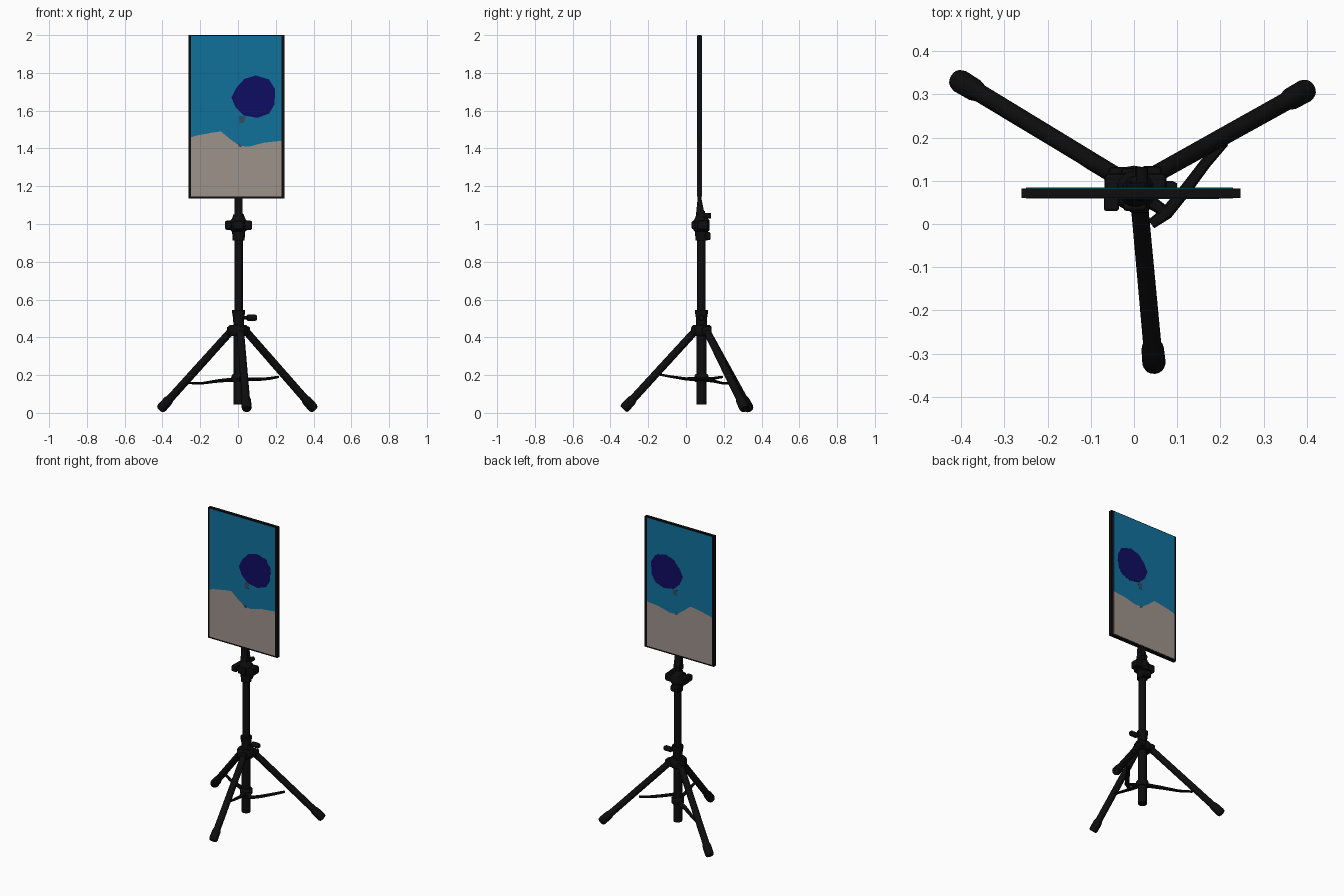
import bpy, bmesh, math
from mathutils import Vector

if "Cube" in bpy.data.objects:
    bpy.data.objects.remove(bpy.data.objects["Cube"])


def material(name, rgb):
    m = bpy.data.materials.new(name)
    m.diffuse_color = (*rgb, 1)
    m.use_nodes = True
    m.node_tree.nodes["Principled BSDF"].inputs["Base Color"].default_value = m.diffuse_color
    return m


BLACK = material("matte black", (0.004, 0.004, 0.004))
SKY = material("sky blue", (0.005, 0.165, 0.33))
SAND = material("sand grey", (0.34, 0.29, 0.26))
NAVY = material("deep navy", (0.005, 0.004, 0.12))
SLATE = material("slate blue", (0.03, 0.08, 0.11))


def finish(name, bm, mat, smooth=False):
    bmesh.ops.recalc_face_normals(bm, faces=bm.faces)
    me = bpy.data.meshes.new(name)
    bm.to_mesh(me)
    bm.free()
    me.materials.append(mat)
    ob = bpy.data.objects.new(name, me)
    bpy.context.collection.objects.link(ob)
    if smooth:
        bpy.ops.object.select_all(action='DESELECT')
        ob.select_set(True)
        bpy.context.view_layer.objects.active = ob
        bpy.ops.object.shade_smooth_by_angle(angle=math.radians(40))
    return ob


def tube(name, pts, radii, sides=16, flat=1.0):
    """Round (or flattened) rod through points with a radius at each."""
    bm = bmesh.new()
    pts = [Vector(p) for p in pts]
    rings = []
    for i, p in enumerate(pts):
        d = (pts[min(i + 1, len(pts) - 1)] - pts[max(i - 1, 0)]).normalized()
        ref = Vector((0, 0, 1)) if abs(d.z) < 0.95 else Vector((0, 1, 0))
        side = d.cross(ref).normalized()
        up = side.cross(d).normalized()
        ring = []
        for k in range(sides):
            a = 2 * math.pi * k / sides
            ring.append(bm.verts.new(p + radii[i] * (side * math.cos(a) + up * math.sin(a) * flat)))
        rings.append(ring)
    for a, b in zip(rings, rings[1:]):
        for k in range(sides):
            j = (k + 1) % sides
            bm.faces.new((a[k], a[j], b[j], b[k]))
    bm.faces.new(rings[0])
    bm.faces.new(rings[-1])
    return finish(name, bm, BLACK, True)


def post(name, x, y, profile, sides=20):
    return tube(name, [(x, y, z) for z, r in profile], [r for z, r in profile], sides)


def box(name, lo, hi, bevel=0.0):
    bm = bmesh.new()
    bmesh.ops.create_cube(bm, size=1)
    for v in bm.verts:
        v.co = [lo[i] + (hi[i] - lo[i]) * (v.co[i] + 0.5) for i in range(3)]
    if bevel:
        bmesh.ops.bevel(bm, geom=bm.edges[:], offset=bevel, segments=2, affect='EDGES', profile=0.5)
    return finish(name, bm, BLACK)


def plate(name, outline, y0, y1, mat):
    """Thin upright plate from an x/z outline."""
    bm = bmesh.new()
    f = bm.faces.new([bm.verts.new((x, y0, z)) for x, z in outline])
    out = bmesh.ops.extrude_face_region(bm, geom=[f])
    for v in out["geom"]:
        if isinstance(v, bmesh.types.BMVert):
            v.co.y = y1
    return finish(name, bm, mat)


# Sign board
Y0, Y1 = 0.0605, 0.0825
box("sign_board", (-0.261, Y0, 1.135), (0.246, Y1, 2.0))

# Picture on both faces of the board
L, R, B, T = -0.25, 0.229, 1.145, 1.995
ridge = [(L, 1.458), (-0.22, 1.468), (-0.135, 1.484), (-0.09, 1.49), (-0.045, 1.452),
         (0.01, 1.413), (0.06, 1.41), (0.14, 1.431), (R, 1.44)]
blob = [(-0.035, 1.67), (-0.008, 1.722), (0.034, 1.768), (0.095, 1.786), (0.165, 1.765), (0.197, 1.712),
        (0.193, 1.633), (0.165, 1.585), (0.103, 1.562), (0.03, 1.575), (-0.013, 1.617)]
stem = [(0.005, 1.572), (0.04, 1.57), (0.034, 1.538), (0.008, 1.532)]
speck = [(-0.002, 1.432), (0.012, 1.42), (0.022, 1.405), (0.004, 1.41)]
for side, y, s in (("front", Y0, -1), ("back", Y1, 1)):
    plate(side + "_sky", ridge + [(R, T), (L, T)], y, y + s * 0.0015, SKY)
    plate(side + "_sand", ridge + [(R, B), (L, B)], y, y + s * 0.0015, SAND)
    plate(side + "_stem", stem, y, y + s * 0.002, SLATE)
    plate(side + "_speck", speck, y, y + s * 0.002, SLATE)
    plate(side + "_blob", blob, y, y + s * 0.0025, NAVY)

# Telescopic pole and flat bracket that holds the board
PX, PY = 0.003, 0.082
post("lower_tube", PX, PY, [(0.045, 0.027), (0.43, 0.027)])
post("middle_tube", PX, PY, [(0.42, 0.0225), (0.95, 0.0225)])
post("upper_tube", PX, PY - 0.004, [(0.93, 0.022), (1.07, 0.022)])
bm = bmesh.new()
bmesh.ops.create_cube(bm, size=1)
for v in bm.verts:
    top = v.co.z > 0
    v.co = (PX + v.co.x * 0.044, (0.0715 if top else 0.076) + v.co.y * (0.02 if top else 0.046),
            1.137 if top else 1.05)
finish("board_bracket", bm, BLACK)

# Upper clamp with lugs and knob
post("upper_clamp", PX, PY, [(0.912, 0.032), (0.96, 0.034), (0.965, 0.042), (1.02, 0.042), (1.03, 0.034), (1.05, 0.028)])
box("clamp_wings", (-0.068, 0.058, 0.968), (0.075, 0.118, 1.018), 0.01)
box("clamp_lug", (-0.07, 0.03, 0.975), (-0.035, 0.075, 1.015), 0.006)
box("clamp_rear_block", (-0.03, 0.09, 0.915), (0.025, 0.13, 0.957), 0.008)
box("clamp_front_block", (-0.025, 0.03, 0.972), (0.03, 0.08, 1.016), 0.008)
tube("clamp_knob", [(0.018, 0.085, 1.044), (0.018, 0.132, 1.044)], [0.014, 0.014])

# Lower collar with locking knob
post("lower_collar", PX, PY, [(0.455, 0.028), (0.48, 0.028), (0.505, 0.03), (0.53, 0.034), (0.545, 0.034)])
tube("collar_knob", [(0.02, PY, 0.504), (0.045, PY, 0.504), (0.05, PY, 0.504), (0.09, PY, 0.504), (0.1, PY, 0.504)],
     [0.009, 0.009, 0.017, 0.017, 0.012])

# Leg hub
post("leg_hub", PX - 0.003, PY, [(0.408, 0.045), (0.418, 0.053), (0.455, 0.053), (0.465, 0.045)])
legs = {"left": ((-0.035, 0.108, 0.435), (-0.41, 0.335, 0.02)),
        "right": ((0.04, 0.11, 0.435), (0.403, 0.312, 0.02)),
        "front": ((0.012, 0.05, 0.435), (0.047, -0.33, 0.02))}
for side, (a, b) in legs.items():
    a, b = Vector(a), Vector(b)
    box(side + "_hinge", a - Vector((0.024, 0.024, 0.022)), a + Vector((0.024, 0.024, 0.022)), 0.008)
    # Leg with thicker rubber foot
    tube(side + "_leg", [a.lerp(b, t) for t in (0, 0.86, 0.89, 0.98, 1)],
         [0.02, 0.021, 0.026, 0.027, 0.023])

# Brace ring and curved braces
post("brace_ring", PX, PY, [(0.163, 0.034), (0.168, 0.038), (0.195, 0.038), (0.205, 0.031)])
tube("left_brace", [(0, 0.085, 0.178), (-0.1, 0.14, 0.17), (-0.19, 0.195, 0.157), (-0.26, 0.24, 0.158)],
     [0.02, 0.015, 0.011, 0.01], 8, 0.6)
tube("right_brace", [(0.04, 0.0, 0.18), (0.075, 0.025, 0.178), (0.12, 0.08, 0.178), (0.165, 0.14, 0.182), (0.21, 0.19, 0.19)],
     [0.012, 0.015, 0.014, 0.013, 0.011], 8, 0.6)
tube("front_brace", [(0.005, 0.08, 0.18), (0.02, 0.0, 0.18), (0.028, -0.08, 0.192), (0.032, -0.15, 0.205)],
     [0.02, 0.014, 0.011, 0.01], 8, 0.6)
tube("ring_link", [(0.01, 0.07, 0.18), (0.07, 0.03, 0.178)], [0.018, 0.013], 8, 0.6)
